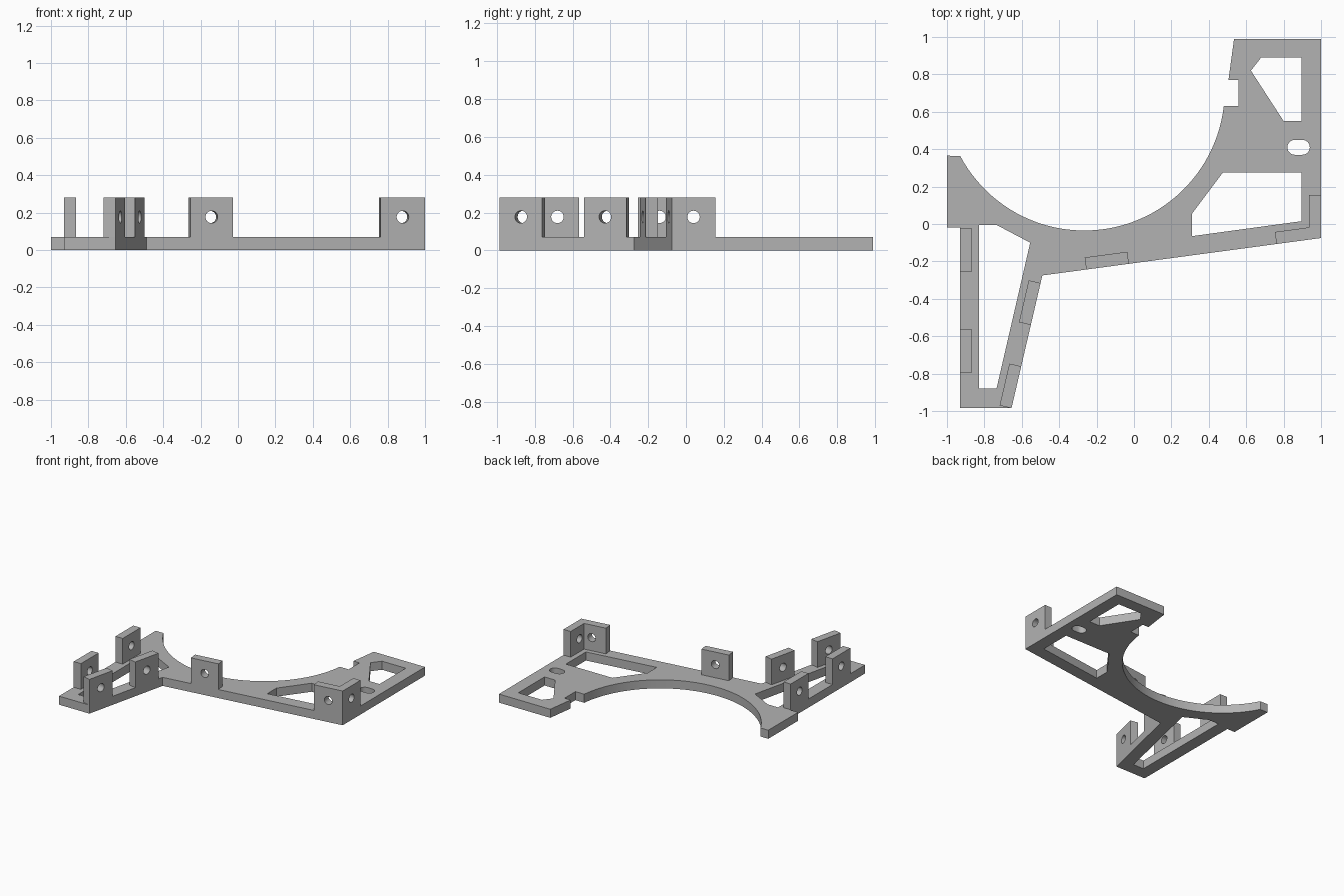
import bpy
import bmesh
from math import sin, cos, radians, atan2, hypot
from mathutils import Matrix

cube = bpy.data.objects.get("Cube")
if cube:
    bpy.data.objects.remove(cube, do_unlink=True)

PLATE_T = 0.07    # plate thickness
TAB_H = 0.28      # height of the tab tops
TAB_T = 0.065     # tab thickness

grey = bpy.data.materials.new("plain grey")
grey.use_nodes = True
colour = (0.45, 0.45, 0.45, 1)
grey.diffuse_color = colour
grey.node_tree.nodes["Principled BSDF"].inputs["Base Color"].default_value = colour


def arc(cx, cy, r, start, end, steps):
    angles = [radians(start + (end - start) * i / steps) for i in range(steps + 1)]
    return [(cx + r * cos(a), cy + r * sin(a)) for a in angles]


def cut_sheet(name, loops, thickness, matrix):
    """Solid sheet from an outline and its holes, rising from local z = 0."""
    curve = bpy.data.curves.new(name, 'CURVE')
    curve.dimensions = '2D'
    curve.fill_mode = 'BOTH'
    curve.extrude = thickness / 2
    for loop in loops:
        spline = curve.splines.new('POLY')
        spline.points.add(len(loop) - 1)
        for point, (x, y) in zip(spline.points, loop):
            point.co = (x, y, 0, 1)
        spline.use_cyclic_u = True
    source = bpy.data.objects.new(name + "_profile", curve)
    bpy.context.collection.objects.link(source)
    bpy.context.view_layer.update()
    graph = bpy.context.evaluated_depsgraph_get()
    mesh = bpy.data.meshes.new_from_object(source.evaluated_get(graph))
    bpy.data.objects.remove(source, do_unlink=True)

    bm = bmesh.new()
    bm.from_mesh(mesh)
    bmesh.ops.remove_doubles(bm, verts=bm.verts, dist=1e-5)
    bmesh.ops.translate(bm, verts=bm.verts, vec=(0, 0, thickness / 2))
    bmesh.ops.transform(bm, verts=bm.verts, matrix=matrix)
    bmesh.ops.recalc_face_normals(bm, faces=bm.faces)
    bm.to_mesh(mesh)
    bm.free()
    mesh.name = name
    mesh.materials.clear()
    mesh.materials.append(grey)
    obj = bpy.data.objects.new(name, mesh)
    bpy.context.collection.objects.link(obj)
    bpy.ops.object.select_all(action='DESELECT')
    obj.select_set(True)
    bpy.context.view_layer.objects.active = obj
    bpy.ops.object.shade_smooth_by_angle(angle=radians(30))
    return obj


# Base plate with the round bite, three windows and a slot
foot, elbow, corner = (-0.655, -0.985), (-0.49, -0.275), (1, -0.075)
outline = [(-1, -0.02), (-0.93, -0.02), (-0.93, -0.985), foot, elbow, corner,
           (1, 0.99), (0.535, 0.99), (0.505, 0.77), (0.56, 0.77), (0.56, 0.63)]
outline += arc(-0.266, 0.716, 0.751, -6.6, -152.1, 48) + [(-1, 0.365)]
leg_window = [(-0.83, -0.88), (-0.735, -0.88), (-0.555, -0.1), (-0.735, -0.005), (-0.83, -0.005)]
front_window = [(0.31, -0.065), (0.895, 0.015), (0.895, 0.275), (0.475, 0.275), (0.31, 0.055)]
back_window = [(0.68, 0.89), (0.895, 0.89), (0.895, 0.55), (0.8, 0.55), (0.625, 0.82)]
slot = arc(0.9, 0.41, 0.04, -90, 90, 12) + arc(0.86, 0.41, 0.04, 90, 270, 12)
cut_sheet("base_plate", [outline, leg_window, front_window, back_window, slot],
          PLATE_T, Matrix())


# Upright drilled tabs, placed along an edge with the plate on its left
def tab(name, start, end, offset, length=0.23):
    dx, dy = end[0] - start[0], end[1] - start[1]
    run = hypot(dx, dy)
    x, y = start[0] + dx / run * offset, start[1] + dy / run * offset
    panel = [(0, PLATE_T), (length, PLATE_T), (length, TAB_H), (0, TAB_H)]
    hole = arc(length / 2, 0.177, 0.033, 0, 345, 23)
    # Stand the sheet up, then push its thickness inwards from the edge
    place = (Matrix.Translation((x, y, 0)) @ Matrix.Rotation(atan2(dy, dx), 4, 'Z')
             @ Matrix.Translation((0, TAB_T, 0)) @ Matrix.Rotation(radians(90), 4, 'X'))
    cut_sheet(name, [panel, hole], TAB_T, place)


left_top, left_foot = (-0.93, -0.025), (-0.93, -0.985)
tab("outer_leg_tab_back", left_top, left_foot, 0)
tab("outer_leg_tab_front", left_top, left_foot, 0.54)
tab("inner_leg_tab_front", foot, elbow, 0)
tab("inner_leg_tab_back", foot, elbow, 0.457)
tab("front_tab_middle", elbow, corner, 0.237)
tab("front_tab_corner", elbow, corner, 1.263, 0.24)
tab("side_tab_corner", corner, (1, 0.99), 0)
